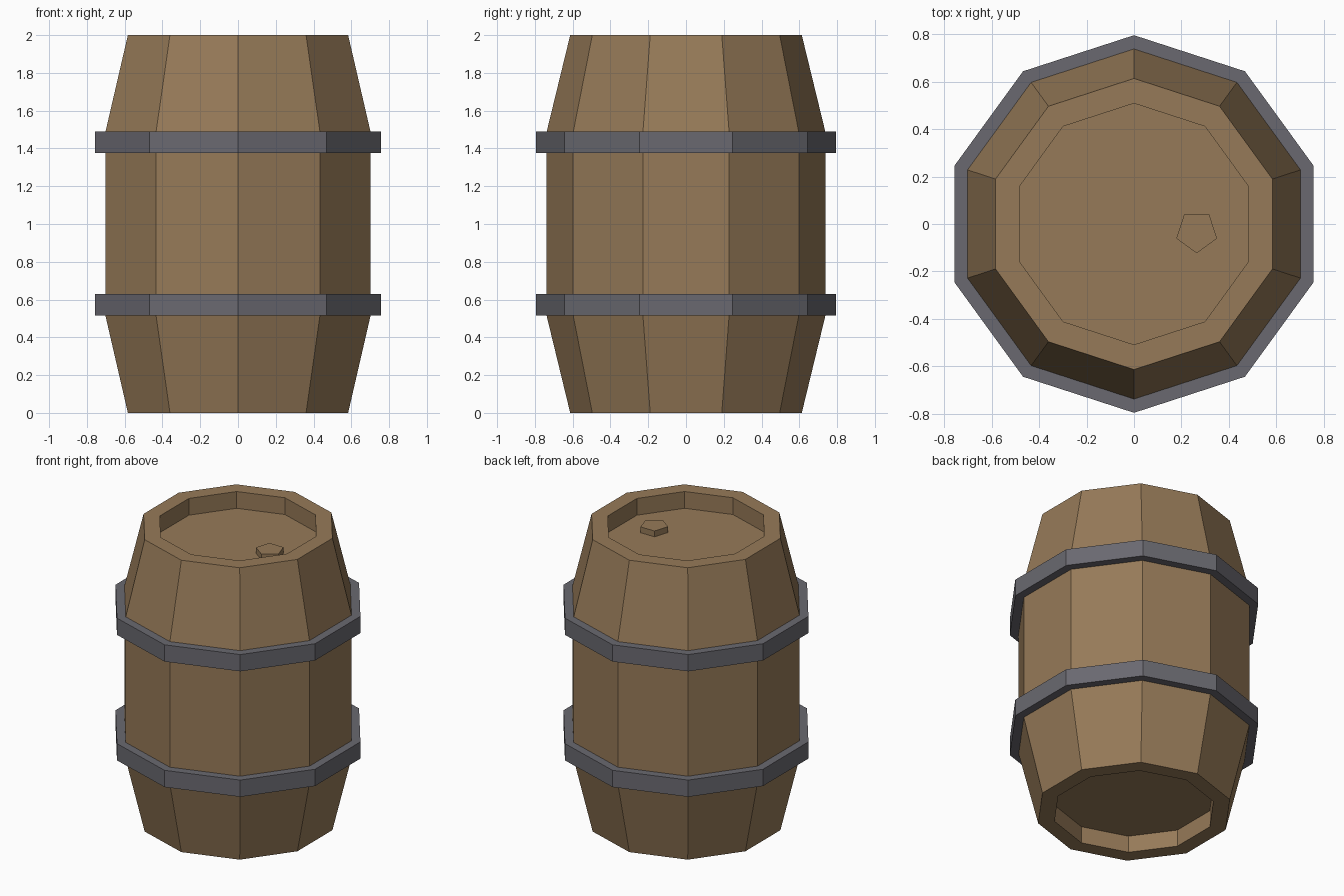
import bpy, bmesh, math

if "Cube" in bpy.data.objects:
    bpy.data.objects.remove(bpy.data.objects["Cube"])


def material(name, rgb):
    m = bpy.data.materials.new(name)
    m.diffuse_color = (*rgb, 1.0)
    m.use_nodes = True
    m.node_tree.nodes["Principled BSDF"].inputs["Base Color"].default_value = m.diffuse_color
    return m


wood = material("brown_wood", (0.305, 0.195, 0.098))
iron = material("grey_iron", (0.144, 0.141, 0.162))


def lathe(name, profile, sides, mat, centre=(0, 0), closed=False):
    """Flat-sided solid of revolution, one corner pointing to the front (-y).
    Open profiles are capped at both ends; closed ones become rings."""
    bm = bmesh.new()
    loops = []
    for r, z in profile:
        loops.append([bm.verts.new((
            centre[0] + r * math.cos(2 * math.pi * i / sides - math.pi / 2),
            centre[1] + r * math.sin(2 * math.pi * i / sides - math.pi / 2), z))
            for i in range(sides)])
    pairs = list(zip(loops, loops[1:]))
    if closed:
        pairs.append((loops[-1], loops[0]))
    else:
        bm.faces.new(loops[0])
        bm.faces.new(loops[-1])
    for a, b in pairs:
        for i in range(sides):
            j = (i + 1) % sides
            bm.faces.new((a[i], a[j], b[j], b[i]))
    bmesh.ops.recalc_face_normals(bm, faces=bm.faces)
    mesh = bpy.data.meshes.new(name)
    bm.to_mesh(mesh)
    bm.free()
    mesh.materials.append(mat)
    obj = bpy.data.objects.new(name, mesh)
    bpy.context.collection.objects.link(obj)
    return obj


# Barrel body with recessed heads at both ends
DEPTH = 0.115
lathe("barrel_body", [
    (0.508, DEPTH), (0.508, 0.0), (0.613, 0.0), (0.738, 0.515),
    (0.738, 1.487), (0.613, 2.0), (0.508, 2.0), (0.508, 2.0 - DEPTH),
], 10, wood)

# Two iron hoops
for name, z0 in (("lower_hoop", 0.515), ("upper_hoop", 1.375)):
    z1 = z0 + 0.115
    lathe(name, [(0.72, z0), (0.795, z0), (0.795, z1), (0.72, z1)],
          10, iron, closed=True)

# Bung plug on the top head
top = 2.0 - DEPTH
lathe("bung", [(0.09, top - 0.02), (0.09, top + 0.04)], 5, wood,
      centre=(0.264, -0.033))
